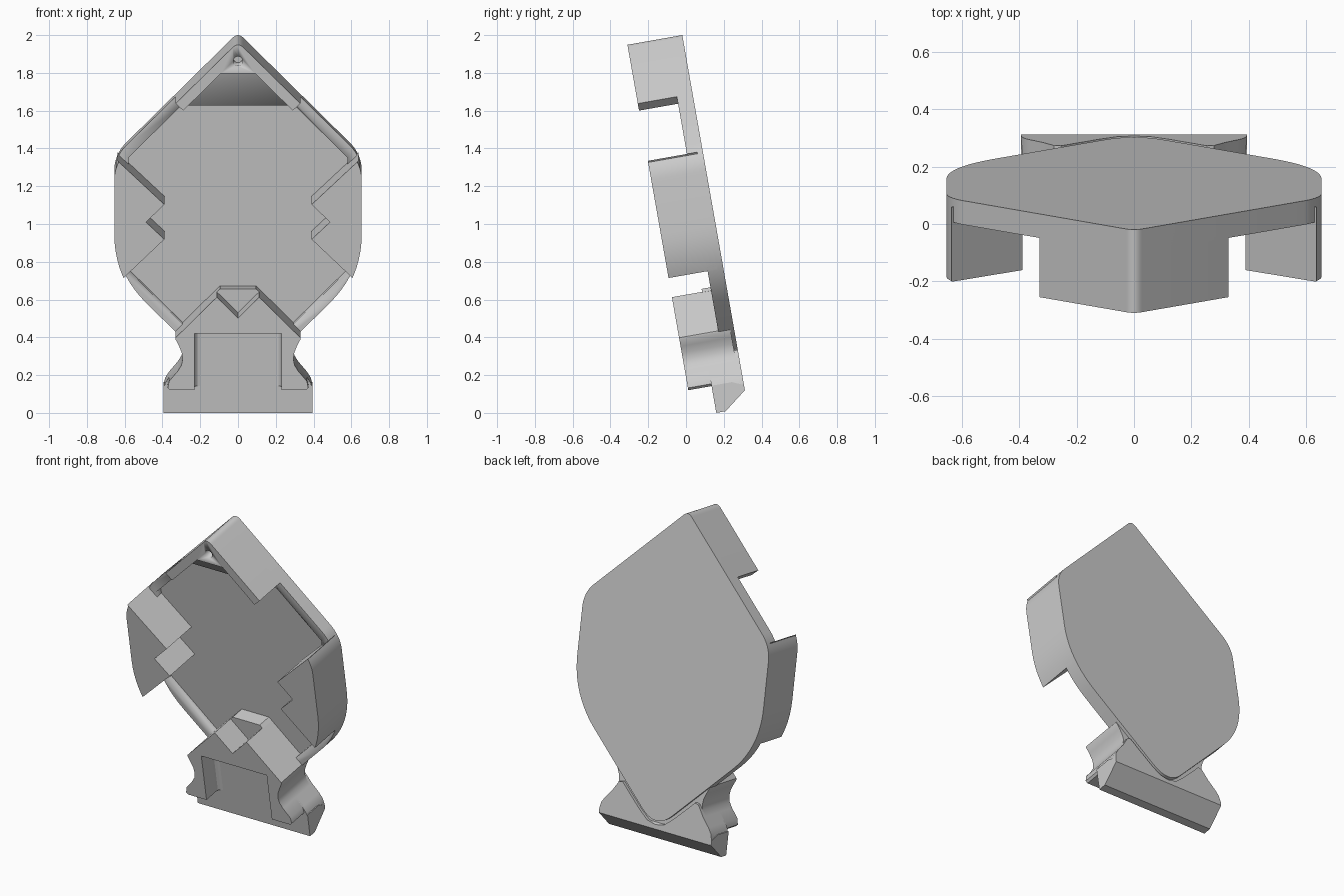
import bpy, bmesh, math
from mathutils import Vector

cube = bpy.data.objects.get("Cube")
if cube:
    bpy.data.objects.remove(cube, do_unlink=True)

grey = bpy.data.materials.new("plain grey")
grey.use_nodes = True
grey.diffuse_color = (0.6, 0.6, 0.6, 1)
grey.node_tree.nodes["Principled BSDF"].inputs["Base Color"].default_value = (0.6, 0.6, 0.6, 1)

TILT = math.radians(10)
S, C = math.sin(TILT), math.cos(TILT)
FRONT = 0.295    # height of the raised parts above the back
RIM = 0.085      # height of the plate
FLOOR = 0.04     # height of the pocket floor
STEP = 0.17      # height of the foot


def world(x, v, w):
    """Leaning frame: v runs up the plate, w runs out of its front."""
    return Vector((x, 0.333 - v * S - w * C, v * C - w * S))


def along_w(a, b, c):
    return world(a, b, c)


def along_x(a, b, c):
    return world(c, b, a)


def along_v(a, b, c):
    return world(a, c, b)


def prism(name, pts, lo, hi, place=along_w):
    bm = bmesh.new()
    ends = [[bm.verts.new(place(a, b, c)) for a, b in pts] for c in (lo, hi)]
    bm.faces.new(ends[0])
    bm.faces.new(ends[1])
    n = len(pts)
    for i in range(n):
        j = (i + 1) % n
        bm.faces.new((ends[0][i], ends[0][j], ends[1][j], ends[1][i]))
    bmesh.ops.recalc_face_normals(bm, faces=bm.faces)
    mesh = bpy.data.meshes.new(name)
    bm.to_mesh(mesh)
    bm.free()
    mesh.materials.append(grey)
    ob = bpy.data.objects.new(name, mesh)
    bpy.context.collection.objects.link(ob)
    bpy.ops.object.select_all(action='DESELECT')
    ob.select_set(True)
    bpy.context.view_layer.objects.active = ob
    bpy.ops.object.shade_smooth_by_angle(angle=math.radians(30))
    return ob


def mirrored(half):
    return half + [(-x, v) for x, v in reversed(half) if abs(x) > 1e-5]


def rounded(corners, steps=10):
    """Replace each corner (x, v, radius) by a curve."""
    out = []
    for i, (x, v, r) in enumerate(corners):
        p = Vector((x, v))
        if not r:
            out.append((x, v))
            continue
        prev = Vector(corners[i - 1][:2])
        nxt = Vector(corners[(i + 1) % len(corners)][:2])
        a = p + (prev - p).normalized() * r
        b = p + (nxt - p).normalized() * r
        for k in range(steps + 1):
            t = k / steps
            q = a * (1 - t) ** 2 + p * 2 * t * (1 - t) + b * t ** 2
            out.append((q.x, q.y))
    return out


def cut(ob, cutter):
    mod = ob.modifiers.new("cut", 'BOOLEAN')
    mod.operation = 'DIFFERENCE'
    mod.solver = 'EXACT'
    mod.object = cutter
    bpy.ops.object.select_all(action='DESELECT')
    ob.select_set(True)
    bpy.context.view_layer.objects.active = ob
    bpy.ops.object.modifier_apply(modifier=mod.name)
    bpy.data.objects.remove(cutter, do_unlink=True)


# Plate with a shallow pocket in its front
outline = rounded([(0, 2.045, 0.04), (0.655, 1.39, 0.09), (0.655, 0.775, 0.24),
                   (0, 0.12, 0.15), (-0.655, 0.775, 0.24), (-0.655, 1.39, 0.09)])
plate = prism("back_plate", outline, 0, RIM)
pocket = mirrored([(0.3, 1.667), (0.58, 1.387), (0.58, 0.78), (0.26, 0.46)])
cut(plate, prism("pocket_cutter", pocket, FLOOR, 0.2))

# Peaked cap at the top, with a small hole
rim = sorted((p for p in outline if p[1] > 1.9), key=lambda p: -p[0])
cap_pts = ([(0.33, 1.715)] + rim +
           [(-0.33, 1.715), (-0.29, 1.677), (-0.09, 1.877), (0.09, 1.877), (0.29, 1.677)])
cap = prism("top_cap", cap_pts, 0.03, FRONT)
hole = [(0.025 * math.cos(k * math.pi / 8), 1.943 + 0.025 * math.sin(k * math.pi / 8))
        for k in range(16)]
cut(cap, prism("hole_cutter", hole, 0.2, 0.4))

# Side grips, each with a square notch
edge = [p for p in outline if p[0] > 0.6 and 0.785 < p[1] < 1.4]
grip = [(0.638, 1.407)] + edge + [(0.606, 0.777), (0.39, 0.985), (0.487, 1.077), (0.39, 1.172)]
for side, name in ((1, "left_grip"), (-1, "right_grip")):
    prism(name, [(side * x, v) for x, v in grip], 0.03, FRONT)

# Foot bar across the bottom
prism("foot_bar", [(STEP, 0.03), (0.12, 0.03), (0, 0.122), (0, 0.15), (0.06, 0.176), (STEP, 0.176)],
      -0.395, 0.395, along_x)

# Waisted neck rising from the foot
waist = [(0.385, 0.19), (0.365, 0.222), (0.32, 0.275), (0.3, 0.307), (0.293, 0.34),
         (0.298, 0.375), (0.312, 0.41), (0.33, 0.446)]
shoulder = [(0.33, 0.456), (0.112, 0.674)]
neck_side = [(0.395, 0.15)] + waist + shoulder
prism("neck_back", mirrored(neck_side + [(0, 0.562)]), 0.02, STEP)
prism("notch_wall", mirrored([(0, 0.53), (0.115, 0.672), (0.095, 0.69)]), 0.03, 0.133)

# Front frame of the neck, open at the bottom
front_half = [(0.23, 0.478), (0.23, 0.174), (0.36, 0.174), (0.372, 0.186)] + waist[1:] + shoulder + [(0, 0.562)]
prism("neck_front", mirrored(front_half), 0.16, FRONT)
for side, name in ((1, "left_fillet"), (-1, "right_fillet")):
    curve = [(0.24, 0.165), (0.2, 0.165), (0.2, 0.17), (0.215, 0.174), (0.226, 0.185), (0.23, 0.2), (0.24, 0.2)]
    prism(name, [(side * x, w) for x, w in curve], 0.176, 0.48, along_v)

# Back cheeks of the neck, leaving a groove around the plate's tip
cheek = [(0, 0.148), (0.06, 0.163), (0.12, 0.212), (0.2, 0.29), (0.255, 0.345), (0.28, 0.338)]
lower = [(0.3, 0.307), (0.32, 0.275), (0.365, 0.222), (0.385, 0.19), (0.395, 0.15), (0.395, 0.125)]
prism("neck_cheeks", mirrored(cheek + lower), 0, 0.03)
